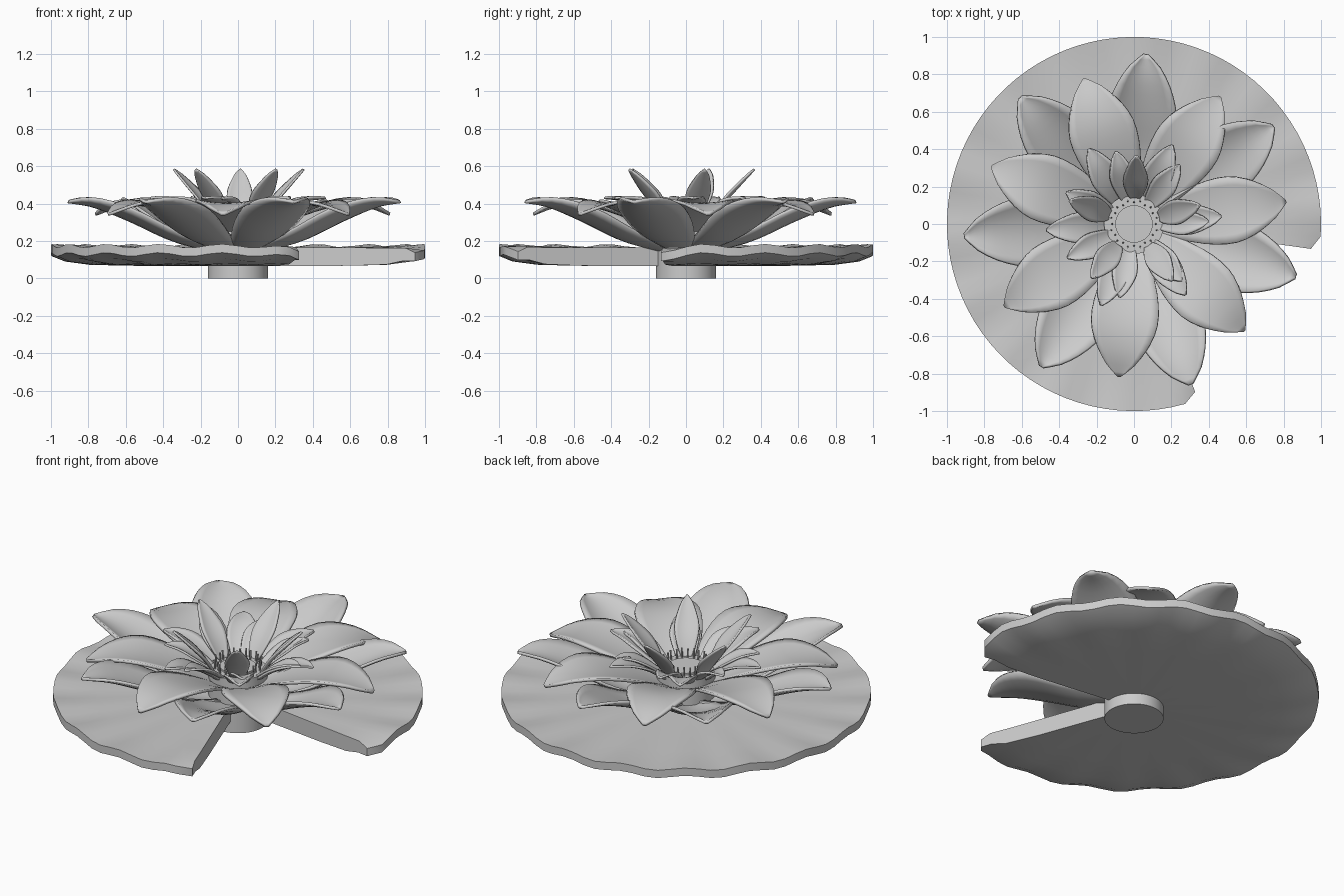
import bpy, bmesh, math
from mathutils import Vector

if "Cube" in bpy.data.objects:
    bpy.data.objects.remove(bpy.data.objects["Cube"])


def spline(pts, t):
    """Catmull-Rom through evenly spaced points, t in 0..1."""
    n = len(pts) - 1
    i = min(int(t * n), n - 1)
    f = t * n - i
    p0, p1, p2, p3 = (Vector(pts[max(0, min(n, i + k))]) for k in (-1, 0, 1, 2))
    return 0.5 * (2 * p1 + (p2 - p0) * f + (2 * p0 - 5 * p1 + 4 * p2 - p3) * f ** 2
                  + (3 * p1 - p0 - 3 * p2 + p3) * f ** 3)


def finish(name, bm, thickness=0.0, angle=40):
    bmesh.ops.recalc_face_normals(bm, faces=bm.faces)
    mesh = bpy.data.meshes.new(name)
    bm.to_mesh(mesh)
    bm.free()
    ob = bpy.data.objects.new(name, mesh)
    bpy.context.collection.objects.link(ob)
    if thickness:
        mod = ob.modifiers.new("thickness", 'SOLIDIFY')
        mod.thickness = thickness
        mod.offset = 0
    bpy.ops.object.select_all(action='DESELECT')
    ob.select_set(True)
    bpy.context.view_layer.objects.active = ob
    bpy.ops.object.shade_smooth_by_angle(angle=math.radians(angle))
    return ob


def grid(bm, rows):
    vs = [[bm.verts.new(p) for p in row] for row in rows]
    for a, b in zip(vs, vs[1:]):
        for j in range(len(a) - 1):
            bm.faces.new((a[j], b[j], b[j + 1], a[j + 1]))
    return vs


WIDTH = [(0.42, 0), (0.72, 0), (0.95, 0), (1.0, 0), (0.82, 0), (0.50, 0), (0.05, 0)]


def petal(name, angle, path, half_width, cup, thickness):
    """Cupped leaf-shaped blade following an (r, z) path outward."""
    c, s = math.cos(math.radians(angle)), math.sin(math.radians(angle))
    rows = []
    for i in range(15):
        t = i / 14
        r, z = spline(path, t)
        w = spline(WIDTH, t)[0]
        row = []
        for j in range(9):
            v = j / 4 - 1
            y = v * w * half_width
            row.append((r * c - y * s, r * s + y * c, z + cup * v * v * w))
        rows.append(row)
    bm = bmesh.new()
    grid(bm, rows)
    finish(name, bm, thickness)


def cylinder(bm, radius, base, top):
    base, top = Vector(base), Vector(top)
    d = top - base
    mat = d.to_track_quat('Z', 'Y').to_matrix().to_4x4()
    mat.translation = (base + top) / 2
    bmesh.ops.create_cone(bm, cap_ends=True, segments=48 if radius > 0.05 else 6,
                          radius1=radius, radius2=radius, depth=d.length, matrix=mat)


# Lily pad: solid with flat top, underside curving up to a thin rippled rim,
# and a wedge notch. Profile entries: radius, height, ripple size
START, END, SEG = -8, 290, 72
PROFILE = [(.02, .165, 0), (.4, .165, 0), (.75, .165, .002), (.9, .168, .007), (1.0, .174, .010),
           (1.0, .128, .010), (.93, .098, .008), (.8, .076, .003), (.6, .068, 0), (.02, .065, 0)]
rows = []
for i in range(SEG + 1):
    a = math.radians(START + (END - START) * i / SEG)
    ripple = math.sin(a * 18)
    near = min(i, SEG - i)
    drop = {0: .03, 1: .015, 2: .005}.get(near, 0)     # notch corners droop
    pull = .955 if near == 0 else 1                    # and are pulled in
    row = []
    for r, z, amp in PROFILE:
        k = pull if r > .9 else 1
        row.append((r * k * math.cos(a), r * k * math.sin(a),
                    z + amp * ripple - (drop if r > .95 else 0)))
    rows.append(row)
bm = bmesh.new()
vs = grid(bm, rows)
bm.faces.new(vs[0])
bm.faces.new(vs[-1])
finish("lily_pad", bm)

# Stem and flower centre
bm = bmesh.new()
cylinder(bm, 0.16, (0, 0, 0), (0, 0, 0.32))
finish("stem", bm)
bm = bmesh.new()
cylinder(bm, 0.10, (0, 0, 0.31), (0, 0, 0.33))
finish("flower_centre", bm)

# Stamens
bm = bmesh.new()
for i in range(24):
    a = math.tau * i / 24
    r = 0.115 + 0.01 * (i % 2)
    c, s = math.cos(a), math.sin(a)
    cylinder(bm, 0.005, (r * c, r * s, 0.315), (r * c * 1.04, r * s * 1.04, 0.375))
finish("stamens", bm)

# Petal rings: name, angles, (r, z) path, half width, cup depth, thickness
RINGS = [
    ("outer_petal", [86, 35, -18, -70.5, -123, -176, 132],
     [(.12, .145), (.35, .205), (.58, .31), (.77, .385), (.91, .41)], .185, .06, .016),
    ("middle_petal", [56, 8.4, -44, -95.6, -147.5, 158, 109],
     [(.12, .24), (.33, .335), (.53, .392), (.69, .388), (.82, .343)], .178, .02, .016),
    ("inner_petal", [5, 64, 121, 184, 248, 306],
     [(.12, .27), (.24, .36), (.36, .415), (.47, .43)], .08, .02, .012),
    ("small_petal", [2, 52, 104, 155, 207, 259, 310],
     [(.12, .29), (.22, .36), (.31, .41), (.40, .43)], .065, .02, .012),
    ("upright_petal", [88, 16, 160, 232, 304],
     [(.14, .31), (.20, .40), (.28, .49), (.365, .583)], .066, .02, .012),
]
for name, angles, path, hw, cup, th in RINGS:
    for k, ang in enumerate(angles):
        petal(f"{name}_{k + 1}", ang, path, hw, cup, th)
